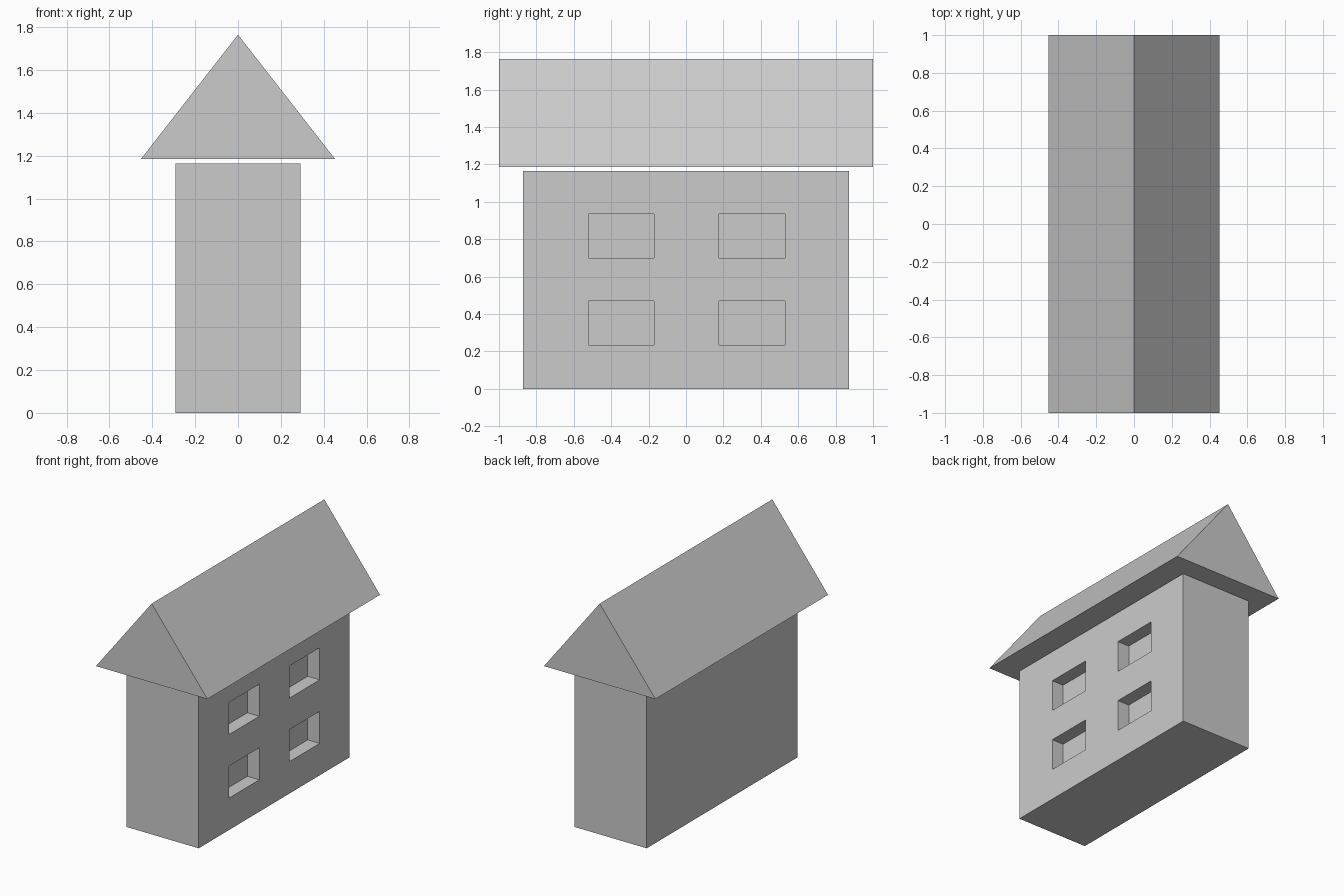
import bpy, bmesh

if "Cube" in bpy.data.objects:
    bpy.data.objects.remove(bpy.data.objects["Cube"])


def add_object(name, bm):
    bmesh.ops.recalc_face_normals(bm, faces=bm.faces[:])
    mesh = bpy.data.meshes.new(name)
    bm.to_mesh(mesh)
    bm.free()
    obj = bpy.data.objects.new(name, mesh)
    bpy.context.collection.objects.link(obj)
    return obj


def add_box(bm, x0, x1, y0, y1, z0, z1):
    verts = bmesh.ops.create_cube(bm, size=1)["verts"]
    bmesh.ops.scale(bm, vec=(x1 - x0, y1 - y0, z1 - z0), verts=verts)
    bmesh.ops.translate(bm, vec=((x0 + x1) / 2, (y0 + y1) / 2, (z0 + z1) / 2), verts=verts)


# House body
bm = bmesh.new()
add_box(bm, -0.292, 0.292, -0.872, 0.872, 0, 1.165)
walls = add_object("walls", bm)

# Window recesses: two by two on the right wall
bm = bmesh.new()
for y in (-0.522, 0.177):
    for z in (0.234, 0.7):
        add_box(bm, 0.195, 0.4, y, y + 0.352, z, z + 0.235)
cutter = add_object("window_cutter", bm)
cutter.hide_render = True
cutter.hide_viewport = True
cut = walls.modifiers.new("windows", "BOOLEAN")
cut.operation = "DIFFERENCE"
cut.solver = "EXACT"
cut.object = cutter

# Gabled roof, a solid prism floating just above the walls
bm = bmesh.new()
profile = [(-0.452, 1.186), (0.452, 1.186), (0, 1.765)]
gable = bm.faces.new([bm.verts.new((x, -1, z)) for x, z in profile])
extruded = bmesh.ops.extrude_face_region(bm, geom=[gable], use_keep_orig=True)
bmesh.ops.translate(bm, vec=(0, 2, 0),
                    verts=[v for v in extruded["geom"] if isinstance(v, bmesh.types.BMVert)])
add_object("roof", bm)
